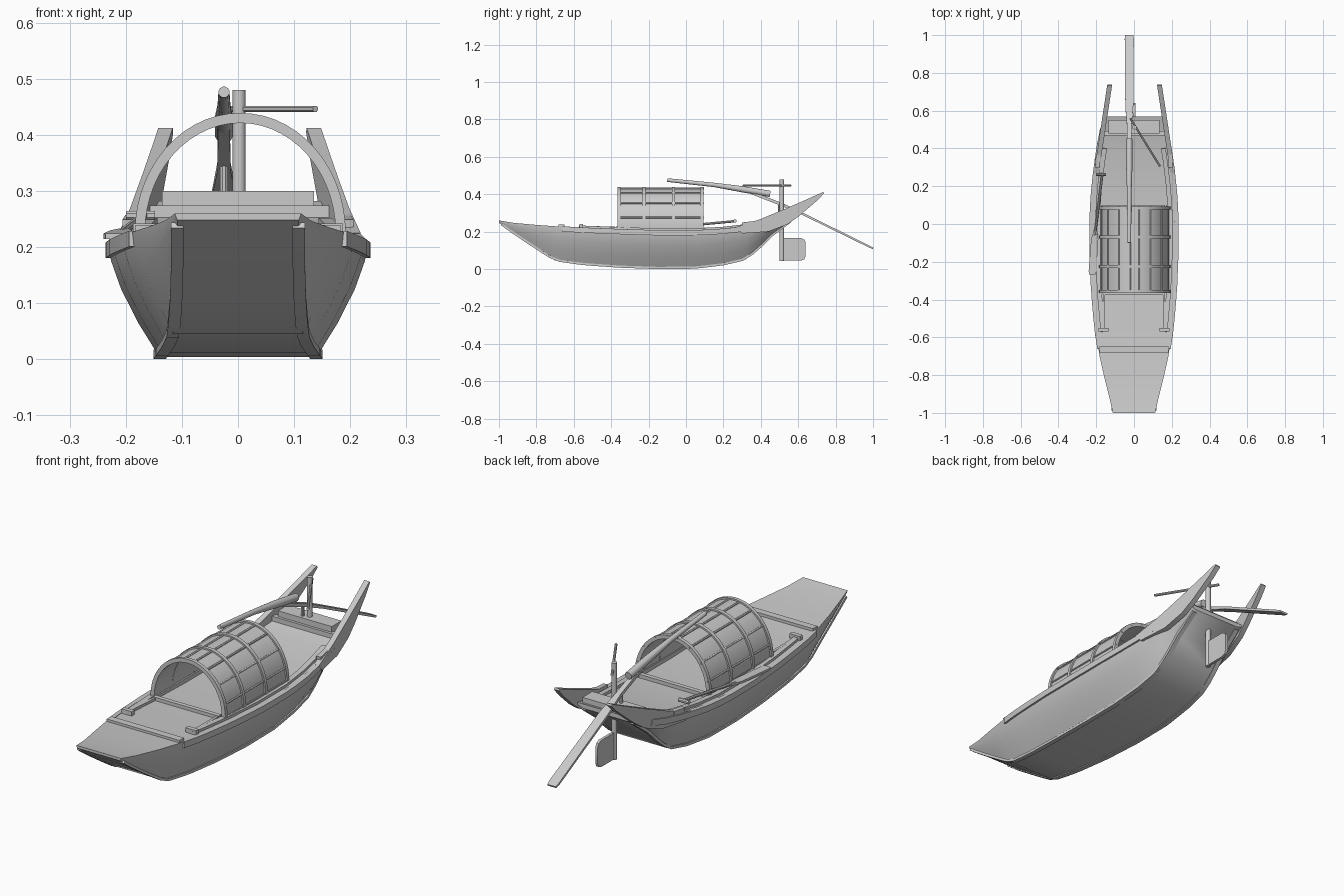
import bpy, bmesh, math
from mathutils import Vector

if "Cube" in bpy.data.objects:
    bpy.data.objects.remove(bpy.data.objects["Cube"])

GREY = (0.6, 0.6, 0.6, 1)
mat = bpy.data.materials.new("weathered_grey")
mat.use_nodes = True
mat.diffuse_color = GREY
mat.node_tree.nodes["Principled BSDF"].inputs["Base Color"].default_value = GREY


def loft(name, rings):
    """Skin a list of closed rings and cap both ends."""
    bm = bmesh.new()
    rows = [[bm.verts.new(p) for p in ring] for ring in rings]
    n = len(rows[0])
    for a, b in zip(rows, rows[1:]):
        for i in range(n):
            j = (i + 1) % n
            bm.faces.new((a[i], a[j], b[j], b[i]))
    bm.faces.new(rows[0])
    bm.faces.new(rows[-1])
    bmesh.ops.recalc_face_normals(bm, faces=bm.faces)
    mesh = bpy.data.meshes.new(name)
    bm.to_mesh(mesh)
    bm.free()
    mesh.materials.append(mat)
    ob = bpy.data.objects.new(name, mesh)
    bpy.context.collection.objects.link(ob)
    bpy.ops.object.select_all(action='DESELECT')
    ob.select_set(True)
    bpy.context.view_layer.objects.active = ob
    bpy.ops.object.shade_smooth_by_angle(angle=math.radians(35))
    return ob


def sweep(name, path, w, h, sides=4, ref=(0, 0, 1)):
    """Run a section of half sizes w (sideways) and h (along ref) through points.
    w and h may be lists with one value per point."""
    pts = [Vector(p) for p in path]
    k = math.sqrt(2) if sides == 4 else 1
    rings = []
    for i, p in enumerate(pts):
        d = (pts[min(i + 1, len(pts) - 1)] - pts[max(i - 1, 0)]).normalized()
        side = d.cross(Vector(ref)).normalized()
        up = side.cross(d)
        wi = w[i] if isinstance(w, list) else w
        hi = h[i] if isinstance(h, list) else h
        ring = []
        for s in range(sides):
            t = math.tau * (s + 0.5) / sides
            ring.append(p + side * (k * wi * math.cos(t)) + up * (k * hi * math.sin(t)))
        rings.append(ring)
    return loft(name, rings)


def rod(name, a, b, r, sides=12):
    ref = (0, 1, 0) if abs(a[2] - b[2]) > abs(a[1] - b[1]) else (0, 0, 1)
    return sweep(name, [a, b], r, r, sides, ref)


def plate(name, profile, x_at, t):
    """Board with a side profile (y, z), centred on x_at(y)."""
    return loft(name, [[(x_at(y) + s * t, y, z) for y, z in profile] for s in (-1, 1)])


# Hull stations: y, bottom half width, bottom z, top half width, top z
STATIONS = [
    (-1.0, .108, .248, .112, .26), (-.92, .108, .19, .13, .247),
    (-.8, .11, .11, .16, .236), (-.7, .115, .046, .182, .229),
    (-.55, .125, .025, .205, .22), (-.35, .135, .011, .222, .212),
    (-.15, .14, .004, .23, .206), (.05, .14, .006, .23, .206),
    (.2, .135, .024, .22, .214), (.32, .13, .052, .205, .228),
    (.39, .128, .11, .195, .238), (.46, .125, .18, .183, .25),
    (.57, .12, .262, .16, .282)]
BULGE = [(0, 0), (.3, .42), (.6, .76), (.85, .96), (1, 1)]


def station(y):
    for a, b in zip(STATIONS, STATIONS[1:]):
        if y <= b[0]:
            f = (y - a[0]) / (b[0] - a[0])
            return [u + (v - u) * f for u, v in zip(a, b)]
    return STATIONS[-1]


def along(y0, y1, n=14):
    return [station(y0 + (y1 - y0) * i / n) for i in range(n + 1)]


rings = []
for y, wb, zb, wt, zt in STATIONS:
    half = [(wb + (wt - wb) * fx, y, zb + (zt - zb) * fz) for fz, fx in BULGE]
    rings.append(half + [(-x, yy, z) for x, yy, z in reversed(half)])
loft("hull", rings)

# Long strips, stern horns and fittings on both sides
horn = [(.27, .225), (.4, .268), (.53, .322), (.64, .37), (.733, .412),
        (.738, .405), (.7, .365), (.6, .28), (.54, .238), (.44, .2), (.3, .19)]
for side, s in (("left", 1), ("right", -1)):
    sweep(side + "_gunwale", [(s * (q[3] - .004), q[0], q[4] - .012) for q in along(-.66, .5)], .01, .014)
    sweep(side + "_deck_rail", [(s * (q[3] - .038), q[0], q[4] + .005) for q in along(-.57, .4)], .012, .007)
    sweep(side + "_chine", [(s * q[1], q[0], q[2] + .002) for q in along(-.985, .56, 30)], .011, .006)
    plate(side + "_stern_horn", horn, lambda y: s * (.198 - (y - .3) * .152) + .003, .013)
    rod(side + "_front_cleat", (s * .135, -.56, .232), (s * .187, -.56, .232), .01, 4)
    rod(side + "_front_side_bar", (s * .165, -.56, .226), (s * .158, -.37, .22), .006, 4)
    rod(side + "_rowing_block", (s * .195, .3, .238), (s * .19, .37, .246), .011, 4)
    rod(side + "_canopy_sill", (s * .175 + .005, -.37, .214), (s * .175 + .005, .1, .214), .01, 4)

# Cross beams
def beam(name, y, z, half, w, h):
    sweep(name, [(-half, y, z), (half, y, z)], w, h)

beam("bow_beam", -.665, .229, .183, .016, .01)
beam("front_threshold", -.365, .216, .165, .01, .012)
beam("rear_threshold", .09, .213, .165, .01, .012)
beam("stern_beam", .515, .282, .135, .035, .018)
beam("stern_ledge", .48, .262, .165, .012, .012)

# Arched canopy with hoops and battens
CX, BASE = .004, .225


def arch(grow=0, n=28):
    pts = [(CX + (.176 + grow) * math.cos(math.pi * i / n), BASE + (.202 + grow) * math.sin(math.pi * i / n))
           for i in range(n + 1)]
    return [(pts[0][0], .205)] + pts + [(pts[-1][0], .205)]


def hoop(name, y, grow, w, h):
    sweep(name, [(x, y, z) for x, z in arch(grow)], w, h, ref=(0, 1, 0))

hoop("canopy_shell", -.135, 0, .005, .218)
for i, y in enumerate((-.357, -.225, -.068, .085)):
    hoop("canopy_hoop_%d" % (i + 1), y, .003, .009, .008)
for i, deg in enumerate((14, 38, 62, 82, 98, 118, 142, 166)):
    t = math.radians(deg)
    x, z = CX + .181 * math.cos(t), BASE + .207 * math.sin(t)
    rod("canopy_batten_%d" % (i + 1), (x, -.365, z), (x, .095, z), .005, 6)

# Stern sculling oar: thick loom and long flat blade
sweep("scull_loom", [(-.025, -.1, .476), (-.025, .15, .45), (-.025, .3, .427), (-.025, .45, .402)],
      [.01, .012, .017, .017], [.01, .012, .017, .017], 12)
sweep("scull_blade", [(-.025, .3, .428), (-.025, .52, .342), (-.025, .62, .297), (-.025, .98, .12), (-.025, 1.0, .111)],
      [.01, .012, .021, .024, .021], [.008, .008, .006, .005, .004])
rod("scull_pivot", (-.025, .5, .29), (-.025, .5, .35), .008, 8)

# Rudder with post and tiller
rod("rudder_post", (.002, .512, .042), (.002, .512, .48), .012)
plate("rudder_blade", [(.515, .045), (.615, .045), (.632, .052), (.64, .07), (.64, .142),
                       (.632, .158), (.615, .166), (.515, .166)], lambda y: .002, .006)
rod("tiller", (-.02, .56, .446), (.138, .305, .446), .006, 8)

# Spare oar lying along the right side
rod("spare_oar_shaft", (-.168, .26, .256), (-.207, -.06, .226), .007, 8)
rod("spare_oar_grip", (-.2, .262, .256), (-.148, .262, .256), .009, 8)
sweep("spare_oar_blade", [(-.203, -.03, .228), (-.208, -.08, .225), (-.22, -.25, .219), (-.221, -.27, .219)],
      [.008, .019, .02, .015], .005)
